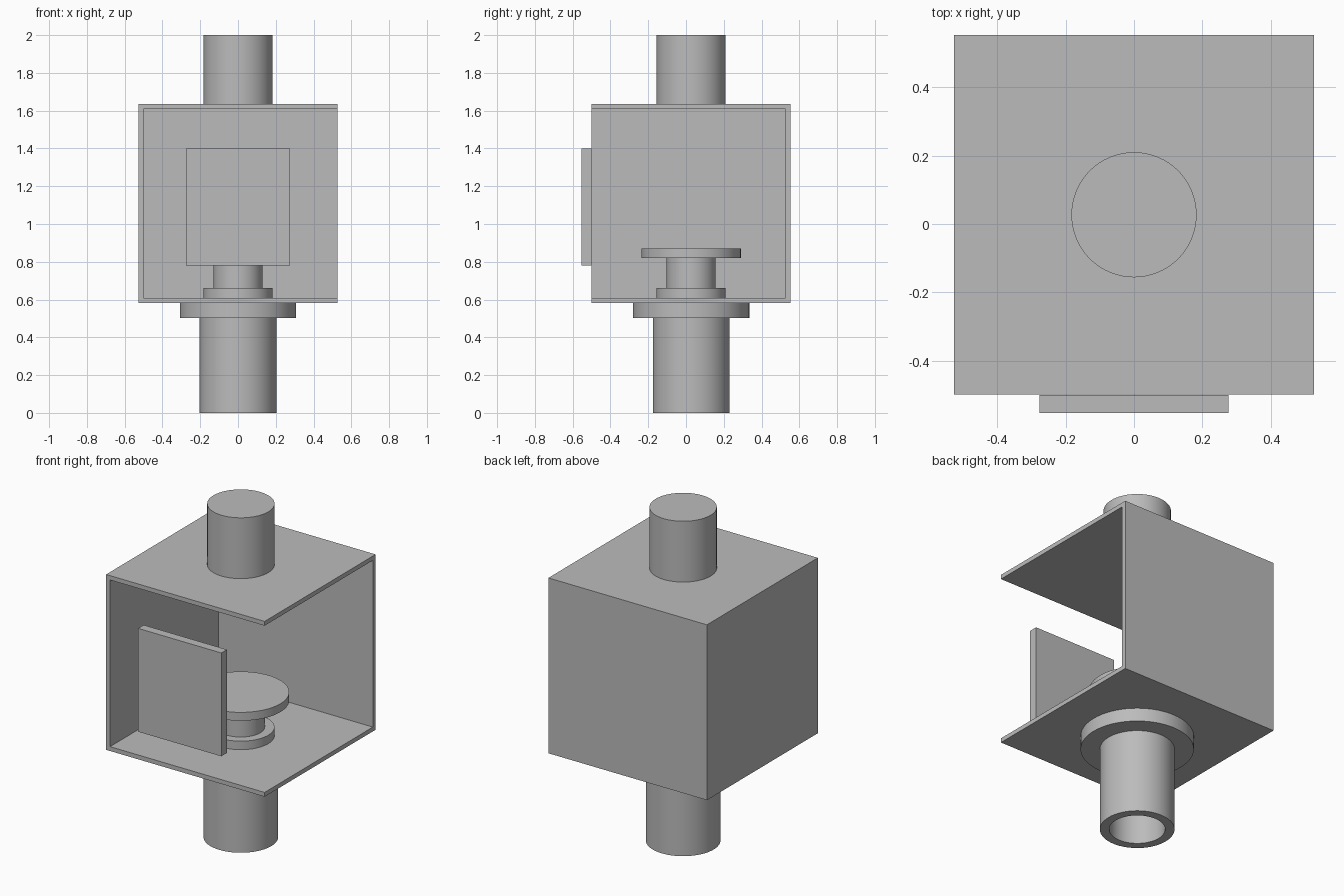
import bpy, bmesh, math
from mathutils import Matrix

if "Cube" in bpy.data.objects:
    bpy.data.objects.remove(bpy.data.objects["Cube"])

AXIS_Y = 0.027   # the housing and all turned parts share this centre
SIDE, WALL = 1.052, 0.026
BASE = 0.583     # underside of the housing

grey = bpy.data.materials.new("grey")
grey.use_nodes = True
grey.diffuse_color = (0.5, 0.5, 0.5, 1)
grey.node_tree.nodes["Principled BSDF"].inputs["Base Color"].default_value = (0.5, 0.5, 0.5, 1)


def finish(name, bm):
    bmesh.ops.recalc_face_normals(bm, faces=bm.faces)
    mesh = bpy.data.meshes.new(name)
    bm.to_mesh(mesh)
    bm.free()
    mesh.materials.append(grey)
    obj = bpy.data.objects.new(name, mesh)
    bpy.context.collection.objects.link(obj)
    return obj


def block(bm, size, centre):
    matrix = Matrix.Translation(centre) @ Matrix.Diagonal((*size, 1))
    bmesh.ops.create_cube(bm, size=1, matrix=matrix)


def lathe(name, profile, steps=64):
    """Revolve (radius, height) points that start and end on the axis."""
    bm = bmesh.new()
    verts = [bm.verts.new((r, AXIS_Y, z)) for r, z in profile]
    edges = [bm.edges.new(pair) for pair in zip(verts, verts[1:])]
    bmesh.ops.spin(bm, geom=verts + edges, cent=(0, AXIS_Y, 0), axis=(0, 0, 1),
                   angle=math.tau, steps=steps, use_merge=False)
    bmesh.ops.remove_doubles(bm, verts=bm.verts, dist=0.0001)
    obj = finish(name, bm)
    bpy.ops.object.select_all(action="DESELECT")
    obj.select_set(True)
    bpy.context.view_layer.objects.active = obj
    bpy.ops.object.shade_smooth_by_angle(angle=math.radians(30))


# Housing: thin-walled cube, open at the front and the left
bm = bmesh.new()
block(bm, (SIDE, SIDE, SIDE), (0, AXIS_Y, BASE + SIDE / 2))
bm.normal_update()
opened = [f for f in bm.faces if f.normal.y < -0.5 or f.normal.x > 0.5]
bmesh.ops.delete(bm, geom=opened, context="FACES")
housing = finish("housing", bm)
# Orient outward so that the walls thicken inward
bm = bmesh.new()
bm.from_mesh(housing.data)
for f in bm.faces:
    outward = f.calc_center_median() - housing.matrix_world.translation
    outward -= Matrix.Translation((0, AXIS_Y, BASE + SIDE / 2)).translation
    if f.normal.dot(outward) < 0:
        f.normal_flip()
bm.to_mesh(housing.data)
bm.free()
walls = housing.modifiers.new("walls", "SOLIDIFY")
walls.thickness, walls.offset, walls.use_even_offset = WALL, -1, True

# Front panel standing clear of the housing
bm = bmesh.new()
block(bm, (0.552, 0.053, 0.62), (0, -0.526, 1.089))
finish("front_panel", bm)

# Upper shaft
lathe("upper_shaft", [(0, 1.635), (0.183, 1.635), (0.183, 2), (0, 2)])

# Lower hollow pipe with its mounting flange
lathe("lower_pipe", [(0, 0.503), (0.152, 0.503), (0.152, 0), (0.203, 0),
                     (0.203, 0.503), (0.308, 0.503), (0.308, BASE), (0, BASE)])

# Spool inside the housing: foot, neck and disc
lathe("spool", [(0, BASE + WALL), (0.183, BASE + WALL), (0.183, 0.66), (0.13, 0.66),
                (0.13, 0.82), (0.263, 0.82), (0.263, 0.87), (0, 0.87)])
